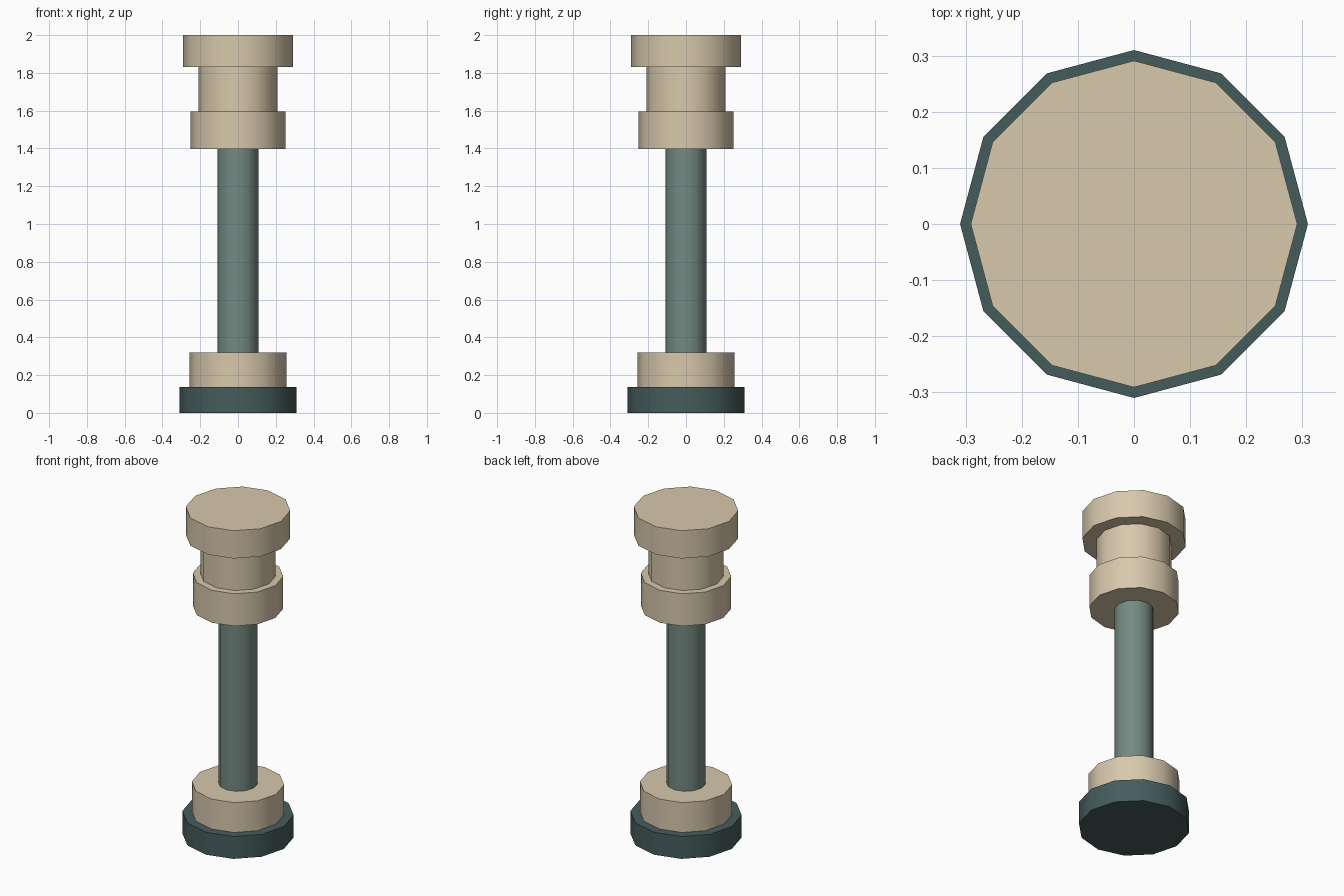
import bpy
import math

if "Cube" in bpy.data.objects:
    bpy.data.objects.remove(bpy.data.objects["Cube"])


def material(name, rgb):
    """Flat material from 0-255 sRGB values, stored as linear."""
    lin = [((c / 255 + 0.055) / 1.055) ** 2.4 for c in rgb]
    m = bpy.data.materials.new(name)
    m.diffuse_color = (*lin, 1.0)
    m.use_nodes = True
    m.node_tree.nodes["Principled BSDF"].inputs["Base Color"].default_value = m.diffuse_color
    return m


tan = material("tan", (216, 200, 172))
grey_green = material("grey green", (116, 138, 131))
dark_teal = material("dark teal", (69, 92, 92))


def drum(name, radius, z0, z1, mat):
    """Twelve-sided cylinder with corners on the axes and crisp rims."""
    bpy.ops.mesh.primitive_cylinder_add(
        vertices=12, radius=radius, depth=z1 - z0, location=(0, 0, (z0 + z1) / 2))
    ob = bpy.context.object
    ob.name = name
    ob.data.materials.append(mat)
    bpy.ops.object.shade_smooth_by_angle(angle=math.radians(35))


# Stacked parts from the ground up: name, radius, bottom, top, colour
for part in (
    ("base_disc", 0.31, 0.0, 0.137, dark_teal),
    ("lower_collar", 0.257, 0.137, 0.32, tan),
    ("shaft", 0.109, 0.32, 1.398, grey_green),
    ("upper_collar", 0.252, 1.398, 1.596, tan),
    ("neck", 0.21, 1.596, 1.83, tan),
    ("cap", 0.291, 1.83, 2.0, tan),
):
    drum(*part)
